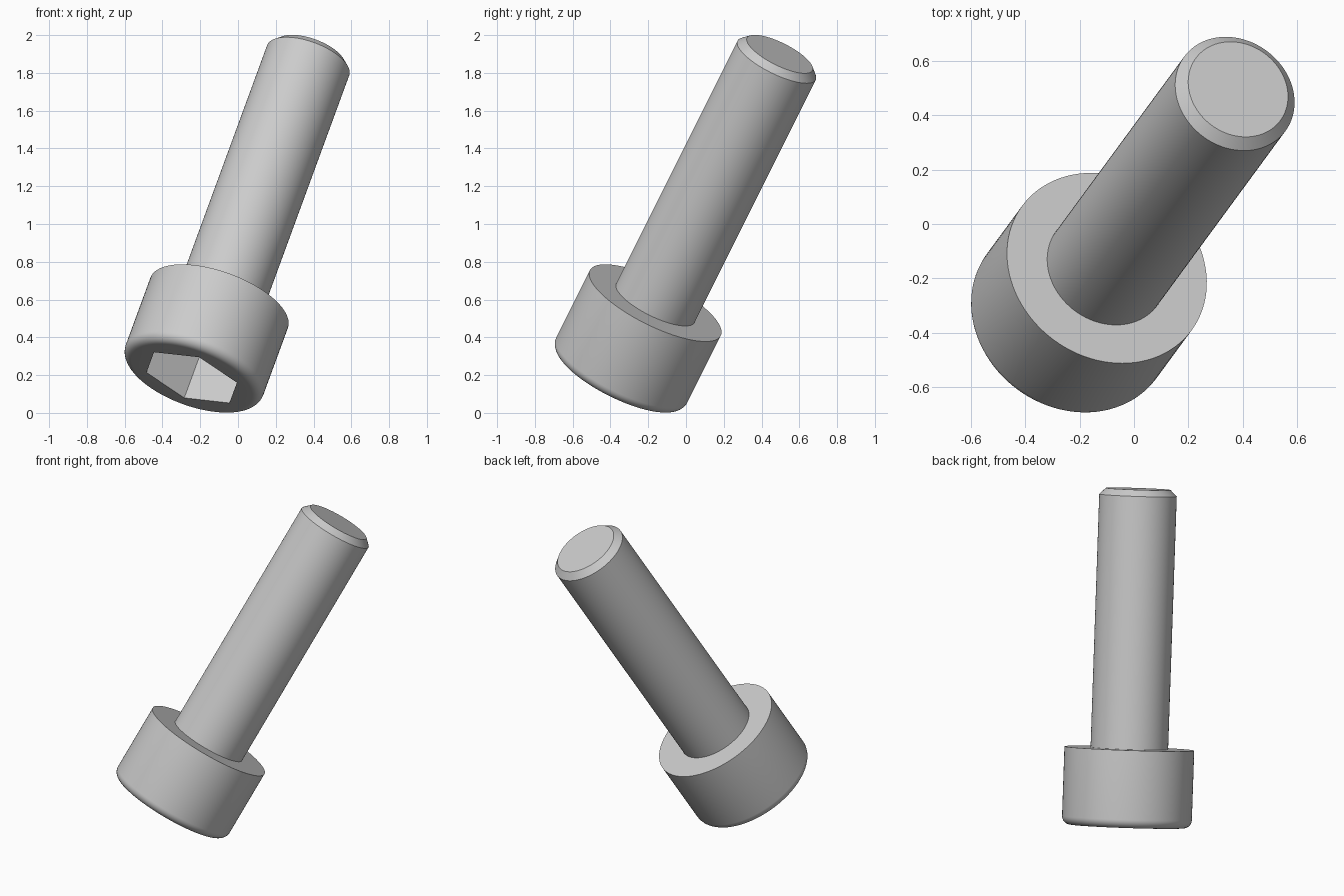
import bpy, bmesh, math
from mathutils import Matrix, Vector

cube = bpy.data.objects.get("Cube")
if cube:
    bpy.data.objects.remove(cube, do_unlink=True)

SEGMENTS = 96
HEAD_R, HEAD_H, FILLET = 0.3875, 0.465, 0.05
SHANK_R, SHANK_L, CHAMFER = 0.2315, 1.55, 0.038
HEX_R, HEX_DEPTH = 0.27, 0.28

# Tilted frame: z runs along the screw, origin at the centre of the socket face
axis = Vector((0.312, 0.425, 0.85)).normalized()
side = (Vector((0, 1, 0)) - axis * axis.y).normalized()
frame = Matrix((side.cross(axis), side, axis)).transposed().to_4x4()
frame.translation = (-0.245, -0.36, 0.187)

steel = bpy.data.materials.new("grey steel")
steel.use_nodes = True
grey = (0.6, 0.6, 0.6, 1)
steel.diffuse_color = grey
steel.node_tree.nodes["Principled BSDF"].inputs["Base Color"].default_value = grey


def ring(bm, radius, z, count):
    """Circle of vertices around the screw axis."""
    angles = [math.tau * i / count + math.pi / 2 for i in range(count)]
    return [bm.verts.new((radius * math.cos(a), radius * math.sin(a), z)) for a in angles]


def loft(bm, profile, count):
    """Rings along a (radius, z) profile, joined by quads."""
    rings = [ring(bm, r, z, count) for r, z in profile]
    for a, b in zip(rings, rings[1:]):
        for i in range(count):
            j = (i + 1) % count
            bm.faces.new((a[i], a[j], b[j], b[i]))
    return rings


def loop_edges(bm, verts):
    return [bm.edges.get((v, verts[i - 1])) for i, v in enumerate(verts)]


def finish(bm, name):
    mesh = bpy.data.meshes.new(name)
    bm.to_mesh(mesh)
    bm.free()
    mesh.materials.append(steel)
    obj = bpy.data.objects.new(name, mesh)
    bpy.context.collection.objects.link(obj)
    obj.matrix_world = frame
    bpy.ops.object.select_all(action='DESELECT')
    obj.select_set(True)
    bpy.context.view_layer.objects.active = obj
    bpy.ops.object.shade_smooth_by_angle(angle=math.radians(30))


# Head: rounded rim, straight wall, flat shoulder up to the shank
bm = bmesh.new()
arc = [math.pi / 2 * i / 8 for i in range(9)]
profile = [(HEAD_R - FILLET + FILLET * math.sin(a), FILLET - FILLET * math.cos(a)) for a in arc]
profile += [(HEAD_R, HEAD_H), (SHANK_R, HEAD_H)]
rim = loft(bm, profile, SEGMENTS)[0]

# Hexagonal socket and the flat face around it
mouth, floor = loft(bm, [(HEX_R, 0), (HEX_R, HEX_DEPTH)], 6)
bm.faces.new(floor)
for f in bm.faces:
    f.normal_update()
for f in [f for f in bm.faces if all(v in mouth + floor for v in f.verts)]:
    inward = Vector((0, 0, 0)) - f.calc_center_median()
    inward.z = 0
    if inward.length < 0.01:
        inward = Vector((0, 0, -1))
    if f.normal.dot(inward) < 0:
        f.normal_flip()
face = bmesh.ops.triangle_fill(bm, use_beauty=True, normal=(0, 0, -1),
                               edges=loop_edges(bm, rim) + loop_edges(bm, mouth))
for f in face["geom"]:
    if isinstance(f, bmesh.types.BMFace):
        f.normal_update()
        if f.normal.z > 0:
            f.normal_flip()
finish(bm, "head")

# Shank: plain cylinder with a chamfered tip
bm = bmesh.new()
end = HEAD_H + SHANK_L
tip = loft(bm, [(SHANK_R, HEAD_H), (SHANK_R, end - CHAMFER), (SHANK_R - CHAMFER, end)], SEGMENTS)[-1]
bm.faces.new(tip)
finish(bm, "shank")
